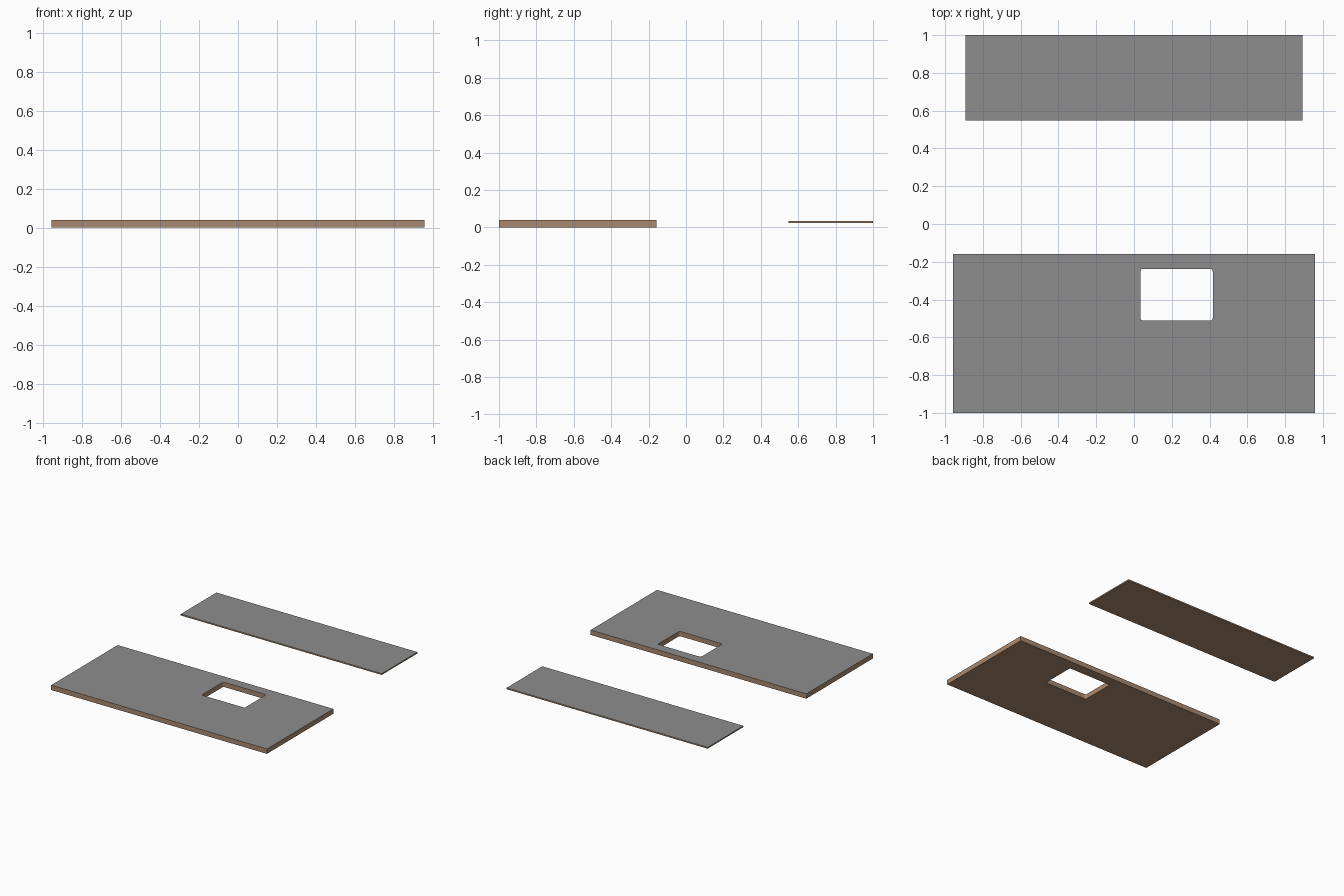
import bpy, bmesh

if "Cube" in bpy.data.objects:
    bpy.data.objects.remove(bpy.data.objects["Cube"])


def material(name, rgb):
    m = bpy.data.materials.new(name)
    m.diffuse_color = (*rgb, 1)
    m.use_nodes = True
    m.node_tree.nodes["Principled BSDF"].inputs["Base Color"].default_value = m.diffuse_color
    return m


laminate = material("grey laminate", (0.27, 0.27, 0.27))
board = material("brown board", (0.40, 0.25, 0.16))


def slab(name, lo, hi, corner=0):
    """Box between two corners, with optional rounded upright edges."""
    bm = bmesh.new()
    bmesh.ops.create_cube(bm, size=1)
    for v in bm.verts:
        for i in range(3):
            v.co[i] = hi[i] if v.co[i] > 0 else lo[i]
    if corner:
        upright = [e for e in bm.edges
                   if abs(e.verts[0].co.z - e.verts[1].co.z) > 1e-4]
        bmesh.ops.bevel(bm, geom=upright, offset=corner, segments=5,
                        profile=0.5, affect='EDGES')
    me = bpy.data.meshes.new(name)
    bm.to_mesh(me)
    bm.free()
    ob = bpy.data.objects.new(name, me)
    bpy.context.collection.objects.link(ob)
    me.materials.append(board)
    me.materials.append(laminate)
    return ob


# Worktop with a sink opening, and the narrower rear shelf
worktop = slab("worktop", (-0.957, -1.0, 0), (0.957, -0.158, 0.039))
shelf = slab("shelf", (-0.892, 0.548, 0.024), (0.892, 1.0, 0.035))

# Rounded opening cut through the worktop
cutter = slab("opening_cutter", (0.035, -0.512, -0.1), (0.417, -0.237, 0.2), 0.014)
cutter.hide_render = True
cut = worktop.modifiers.new("opening", 'BOOLEAN')
cut.operation = 'DIFFERENCE'
cut.solver = 'EXACT'
cut.object = cutter
bpy.context.view_layer.objects.active = worktop
bpy.ops.object.modifier_apply(modifier=cut.name)
bpy.data.objects.remove(cutter)

# Laminate on upward faces, bare board everywhere else
for ob in (worktop, shelf):
    for p in ob.data.polygons:
        p.material_index = 1 if p.normal.z > 0.5 else 0
